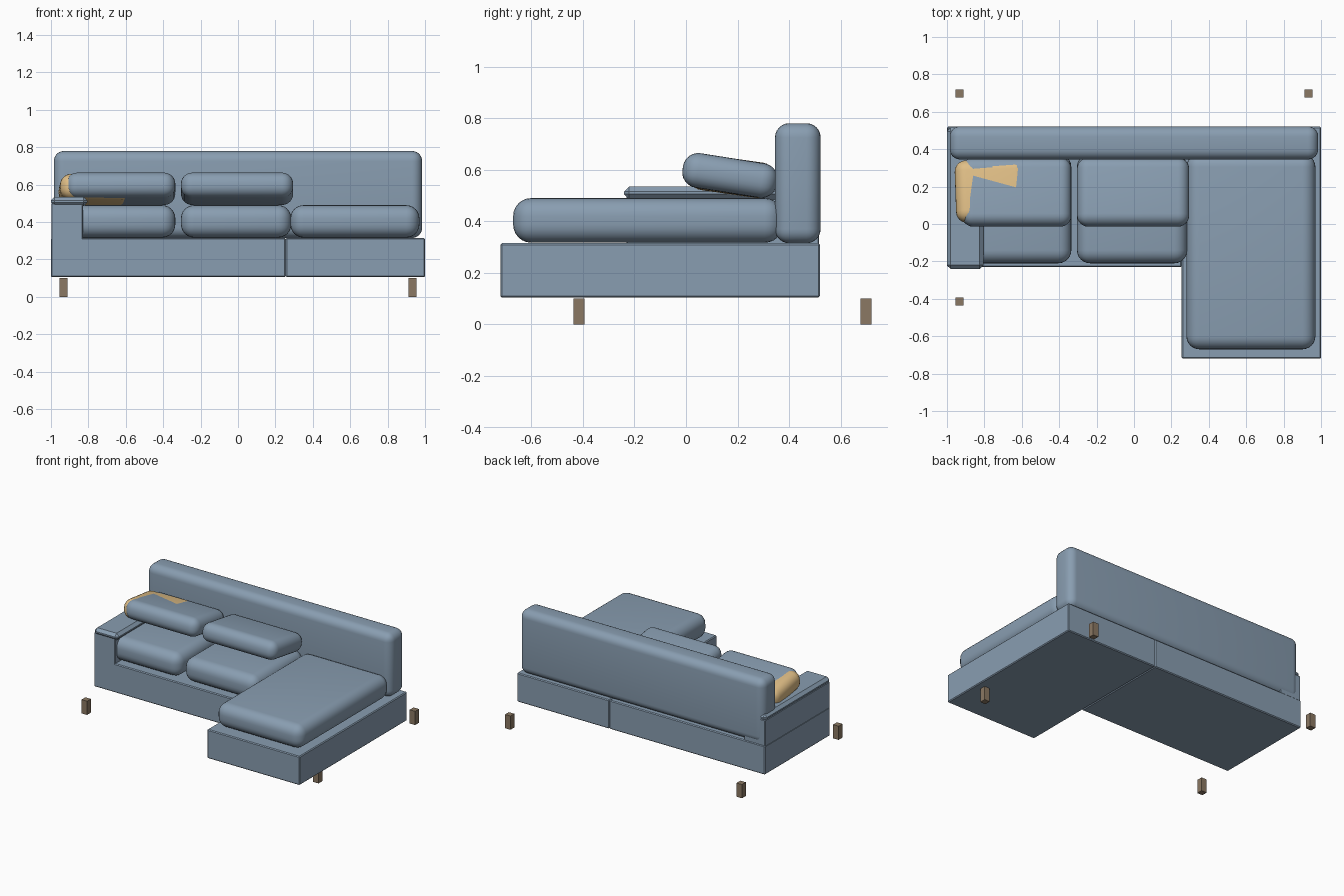
import bpy
import math

if "Cube" in bpy.data.objects:
    bpy.data.objects.remove(bpy.data.objects["Cube"], do_unlink=True)


def material(name, color):
    mat = bpy.data.materials.new(name)
    mat.use_nodes = True
    mat.diffuse_color = (*color, 1)
    mat.node_tree.nodes["Principled BSDF"].inputs["Base Color"].default_value = (*color, 1)
    return mat


blue = material("blue fabric", (0.25, 0.34, 0.44))
yellow = material("yellow fabric", (0.75, 0.52, 0.24))
wood = material("brown wood", (0.26, 0.19, 0.125))


def box(name, x, y, z, mat, radius=0.0, segments=1, tilt=0.0, turn=0.0):
    """Box between the given x, y and z limits, with bevelled edges."""
    center = [(a + b) / 2 for a, b in (x, y, z)]
    bpy.ops.mesh.primitive_cube_add(size=1, location=center)
    obj = bpy.context.object
    obj.name = name
    obj.scale = [b - a for a, b in (x, y, z)]
    bpy.ops.object.transform_apply(location=False, rotation=False, scale=True)
    obj.data.materials.append(mat)
    if radius:
        bevel = obj.modifiers.new("Rounded edges", "BEVEL")
        bevel.width = radius
        bevel.segments = segments
        bpy.ops.object.modifier_apply(modifier=bevel.name)
    if segments > 1:
        bpy.ops.object.shade_smooth_by_angle(angle=math.radians(40))
    obj.rotation_euler = (math.radians(tilt), 0, math.radians(turn))
    return obj


# L-shaped base
box("main_base", (-1, 0.255), (-0.23, 0.52), (0.105, 0.315), blue, 0.006)
box("chaise_base", (0.255, 1), (-0.72, 0.52), (0.105, 0.315), blue, 0.006)

# Armrest with a chamfered top that overhangs inward
box("armrest_body", (-0.998, -0.83), (-0.23, 0.515), (0.30, 0.50), blue, 0.004)
box("armrest_top", (-1, -0.805), (-0.24, 0.515), (0.485, 0.535), blue, 0.02)

# Long backrest
box("backrest", (-0.985, 0.985), (0.345, 0.522), (0.315, 0.78), blue, 0.055, 6)

# Seat cushions
for name, x, front in (("right_seat_cushion", (-0.92, -0.335), -0.21),
                       ("middle_seat_cushion", (-0.305, 0.285), -0.21),
                       ("chaise_cushion", (0.28, 0.97), -0.67)):
    box(name, x, (front, 0.375), (0.317, 0.49), blue, 0.07, 6)

# Leaning back cushions
for name, x in (("right_back_cushion", (-0.92, -0.335)),
                ("middle_back_cushion", (-0.305, 0.295))):
    box(name, x, (-0.015, 0.355), (0.51, 0.645), blue, 0.06, 6, tilt=-9)

# Throw pillow tucked behind the right back cushion
box("throw_pillow", (-0.955, -0.57), (0.01, 0.345), (0.505, 0.643), yellow, 0.06, 6,
    tilt=-8, turn=2)

# Legs
for side, x in (("right", -0.933), ("left", 0.933)):
    for end, y in (("front", -0.415), ("back", 0.698)):
        box(f"{end}_{side}_leg", (x - 0.022, x + 0.022), (y - 0.022, y + 0.022),
            (0, 0.1), wood)
